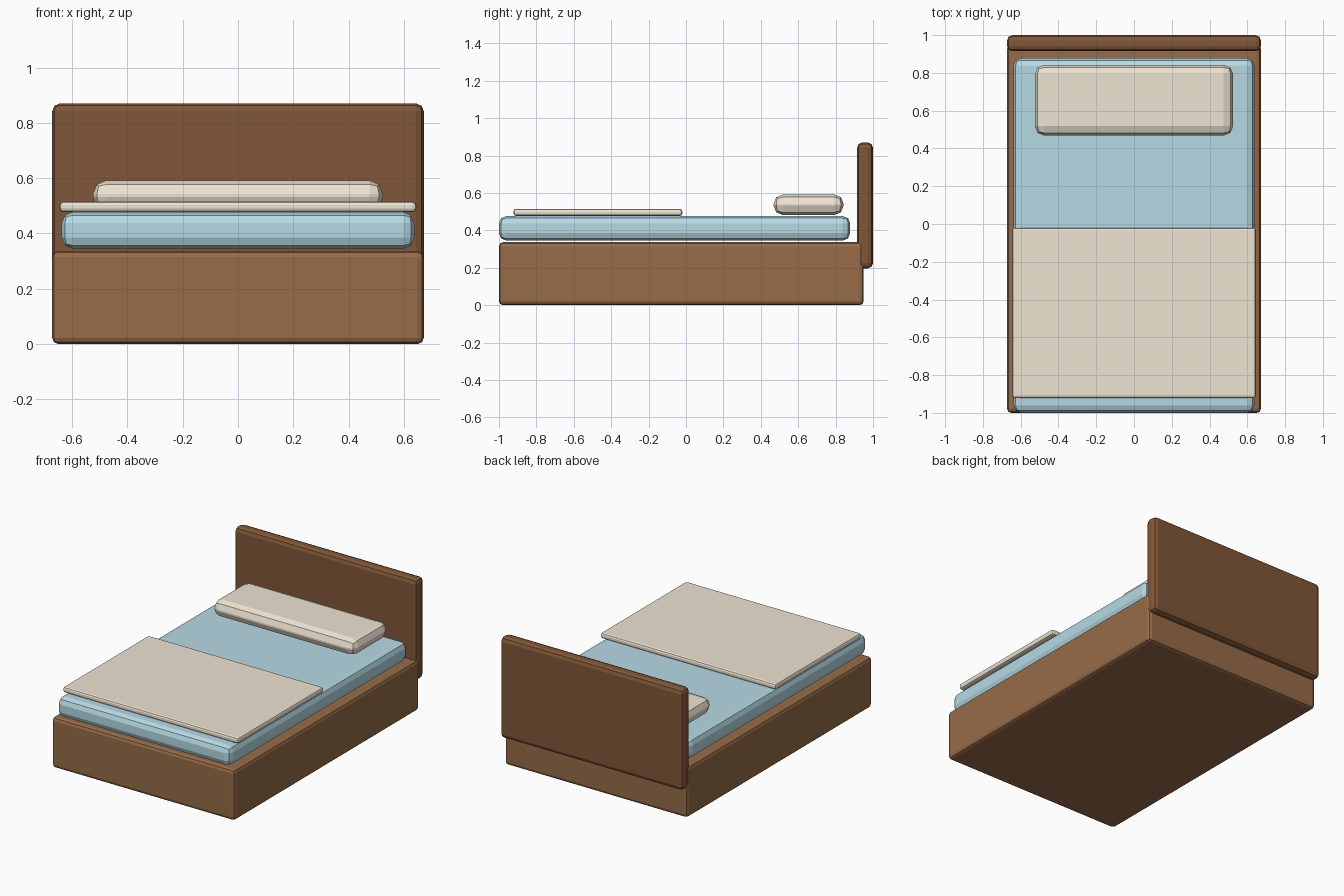
import bpy
import bmesh

if "Cube" in bpy.data.objects:
    bpy.data.objects.remove(bpy.data.objects["Cube"])


def material(name, rgb):
    m = bpy.data.materials.new(name)
    m.diffuse_color = (*rgb, 1)
    m.use_nodes = True
    m.node_tree.nodes["Principled BSDF"].inputs["Base Color"].default_value = m.diffuse_color
    return m


def rounded_box(name, lo, hi, radius, mat):
    """Box between two corners with a two-segment bevel, flat shaded."""
    mesh = bpy.data.meshes.new(name)
    bm = bmesh.new()
    bmesh.ops.create_cube(bm, size=1)
    for v in bm.verts:
        v.co = [(a - b) * c for a, b, c in zip(hi, lo, v.co)]
    bm.to_mesh(mesh)
    bm.free()
    obj = bpy.data.objects.new(name, mesh)
    obj.location = [(a + b) / 2 for a, b in zip(lo, hi)]
    bpy.context.collection.objects.link(obj)
    mesh.materials.append(mat)
    bevel = obj.modifiers.new("bevel", "BEVEL")
    bevel.width = radius
    bevel.segments = 2
    return obj


wood = material("wood", (0.31, 0.15, 0.065))
dark_wood = material("dark_wood", (0.22, 0.095, 0.04))
blue = material("blue_fabric", (0.47, 0.70, 0.78))
cream = material("cream_fabric", (0.85, 0.77, 0.64))

# Wooden frame and headboard
rounded_box("base", (-0.672, -1, 0), (0.672, 0.95, 0.337), 0.022, wood)
rounded_box("headboard", (-0.672, 0.915, 0.197), (0.672, 1, 0.87), 0.028, dark_wood)

# Bedding
rounded_box("mattress", (-0.638, -1, 0.345), (0.638, 0.878, 0.477), 0.04, blue)
rounded_box("blanket", (-0.645, -0.922, 0.477), (0.645, -0.02, 0.515), 0.013, cream)
rounded_box("pillow", (-0.525, 0.468, 0.482), (0.525, 0.843, 0.592), 0.05, cream)
